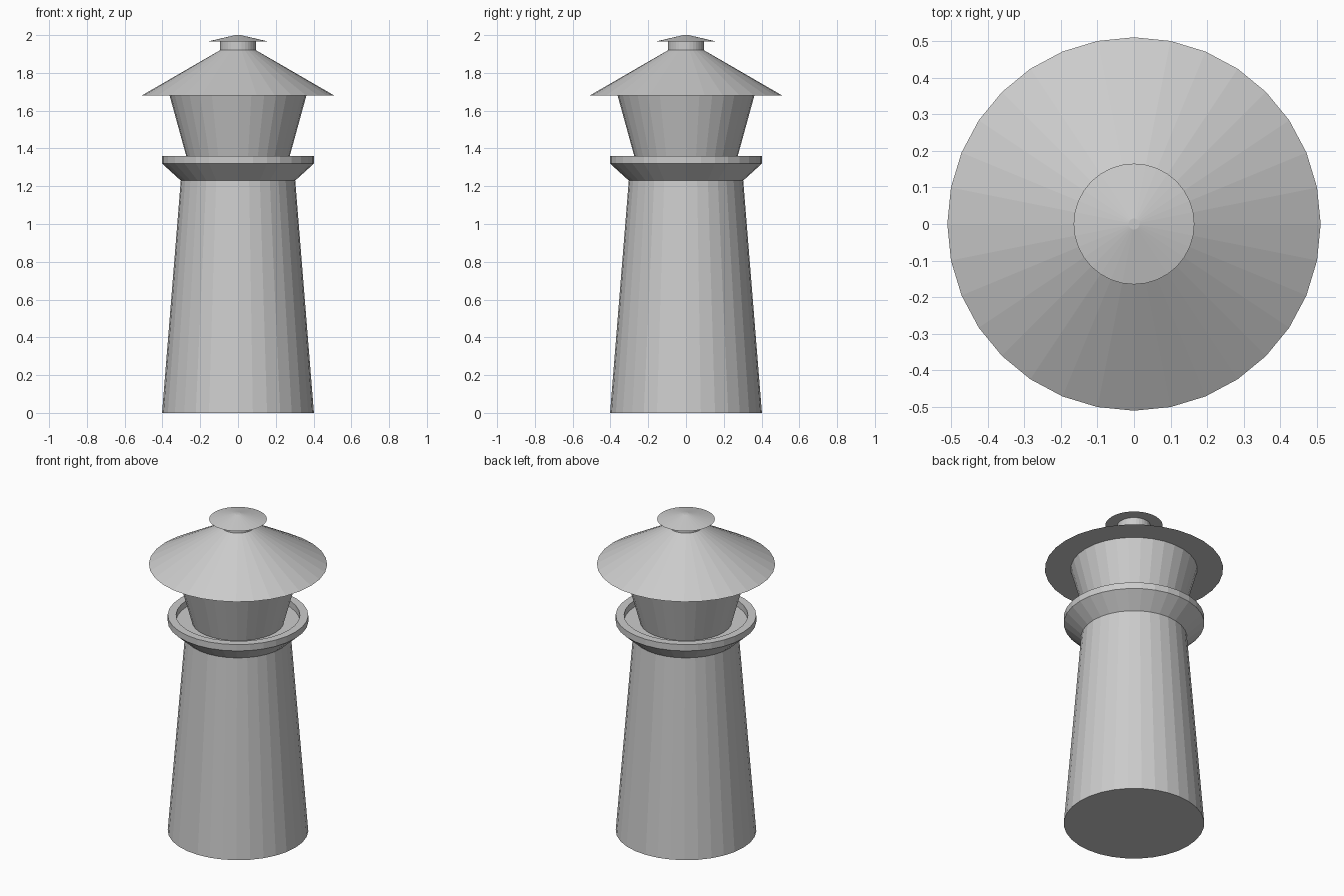
import bpy, bmesh, math

if "Cube" in bpy.data.objects:
    bpy.data.objects.remove(bpy.data.objects["Cube"])

SIDES = 32


def lathe(name, profile):
    """Revolve (radius, z) points about z, with the ends capped flat."""
    bm = bmesh.new()
    rings = []
    for r, z in profile:
        rings.append([bm.verts.new((r * math.cos(2 * math.pi * i / SIDES),
                                    r * math.sin(2 * math.pi * i / SIDES), z))
                      for i in range(SIDES)])
    for a, b in zip(rings, rings[1:]):
        for i in range(SIDES):
            j = (i + 1) % SIDES
            bm.faces.new((a[i], a[j], b[j], b[i]))
    bm.faces.new(rings[0][::-1])
    bm.faces.new(rings[-1])
    bmesh.ops.recalc_face_normals(bm, faces=bm.faces)
    mesh = bpy.data.meshes.new(name)
    bm.to_mesh(mesh)
    bm.free()
    obj = bpy.data.objects.new(name, mesh)
    bpy.context.collection.objects.link(obj)
    return obj


# Tapered tower and flared gallery with a raised rim around a sunken floor
lathe("tower_and_gallery", [(0.402, 0), (0.303, 1.23), (0.402, 1.32), (0.402, 1.36),
                            (0.354, 1.36), (0.354, 1.32)])

# Lantern room, widening upwards
lathe("lantern_room", [(0.263, 1.32), (0.362, 1.68)])

# Wide conical roof with a short neck
lathe("roof", [(0.51, 1.68), (0.095, 1.92), (0.095, 1.965)])

# Small vent cap on top
lathe("roof_cap", [(0.165, 1.965), (0.015, 2.0)])
